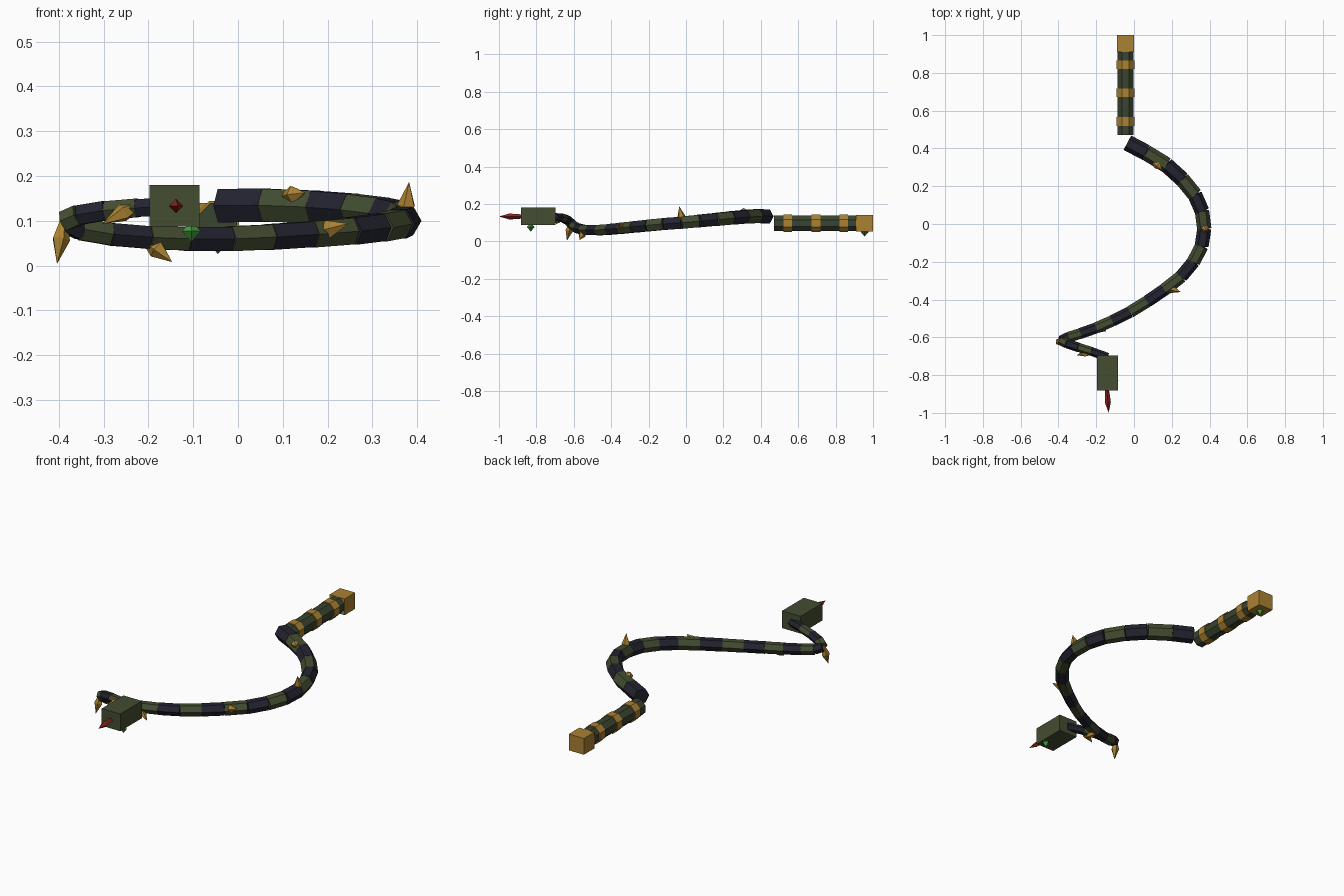
import bpy, bmesh, math
from mathutils import Vector

if "Cube" in bpy.data.objects:
    bpy.data.objects.remove(bpy.data.objects["Cube"])


def material(name, rgb):
    m = bpy.data.materials.new(name)
    m.diffuse_color = (*rgb, 1)
    m.use_nodes = True
    m.node_tree.nodes["Principled BSDF"].inputs["Base Color"].default_value = m.diffuse_color
    return m


GREEN = material("moss green", (0.056, 0.074, 0.031))
GRIP = material("dark moss", (0.042, 0.056, 0.028))
NAVY = material("dark navy", (0.017, 0.017, 0.030))
GOLD = material("old gold", (0.40, 0.22, 0.032))
RED = material("deep red", (0.28, 0.018, 0.014))
GEM = material("bright green", (0.065, 0.34, 0.055))


def finish(name, bm, mat):
    bmesh.ops.remove_doubles(bm, verts=bm.verts, dist=1e-5)
    bmesh.ops.recalc_face_normals(bm, faces=bm.faces)
    me = bpy.data.meshes.new(name)
    bm.to_mesh(me)
    bm.free()
    me.materials.append(mat)
    ob = bpy.data.objects.new(name, me)
    bpy.context.collection.objects.link(ob)
    return ob


def spindle(name, a, b, rings, sides, mat, turn=0.0):
    """Straight faceted solid from a to b; rings = (fraction, radius)."""
    a, b = Vector(a), Vector(b)
    d = (b - a).normalized()
    up = Vector((0, 0, 1)) if abs(d.z) < 0.9 else Vector((0, 1, 0))
    side = d.cross(up).normalized()
    up = side.cross(d)
    bm = bmesh.new()
    loops = []
    for t, r in rings:
        loop = []
        for i in range(sides):
            an = turn + 2 * math.pi * i / sides
            loop.append(bm.verts.new(a.lerp(b, t) + r * (math.cos(an) * side + math.sin(an) * up)))
        loops.append(loop)
    for p, q in zip(loops, loops[1:]):
        for i in range(sides):
            j = (i + 1) % sides
            bm.faces.new((p[i], p[j], q[j], q[i]))
    for loop, (t, r) in zip((loops[0], loops[-1]), (rings[0], rings[-1])):
        if r > 0:
            bm.faces.new(loop)
    return finish(name, bm, mat)


def box(name, lo, hi, mat):
    bm = bmesh.new()
    bmesh.ops.create_cube(bm, size=1)
    for v in bm.verts:
        v.co = [(l + h) / 2 + c * (h - l) for l, h, c in zip(lo, hi, v.co)]
    return finish(name, bm, mat)


def gem(name, c, w, h):
    c = Vector(c)
    spindle(name, c - Vector((0, 0, h)), c + Vector((0, 0, h)),
            [(0, 0), (0.5, w), (1, 0)], 4, GEM)


# Handle with bands and pommel
HX, HZ = -0.045, 0.097
EIGHTH = math.pi / 8
spindle("handle", (HX, 0.47, HZ), (HX, 0.92, HZ), [(0, 0.046), (1, 0.046)], 8, GRIP, EIGHTH)
for y in (0.543, 0.695, 0.843):
    spindle("handle_band", (HX, y - 0.023, HZ), (HX, y + 0.023, HZ),
            [(0, 0.051), (1, 0.051)], 8, GOLD, EIGHTH)
box("pommel", (-0.09, 0.91, 0.052), (0.0, 1.0, 0.14), GOLD)
gem("pommel_gem", (HX, 0.955, 0.05), 0.021, 0.024)

# Segmented lash: joints along the curve, alternating colours, tapering
joints = [
    (-0.035, 0.430, 0.134), (0.064, 0.378, 0.135), (0.172, 0.312, 0.131),
    (0.255, 0.237, 0.125), (0.322, 0.155, 0.117), (0.360, 0.068, 0.109),
    (0.372, -0.025, 0.100), (0.358, -0.117, 0.093), (0.315, -0.200, 0.085),
    (0.250, -0.278, 0.077), (0.162, -0.347, 0.070), (0.070, -0.410, 0.064),
    (-0.020, -0.465, 0.060), (-0.115, -0.513, 0.060), (-0.200, -0.550, 0.063),
    (-0.285, -0.580, 0.070), (-0.350, -0.600, 0.081), (-0.386, -0.617, 0.099),
    (-0.355, -0.633, 0.113), (-0.295, -0.653, 0.123), (-0.225, -0.675, 0.129),
    (-0.140, -0.705, 0.131)]
for i, (a, b) in enumerate(zip(joints, joints[1:])):
    r = 0.0435 - 0.001 * (i + 0.5)
    spindle("lash_segment", a, b, [(0, r), (1, r)], 6, GREEN if i % 2 else NAVY)

# Thorns growing from the lash
thorns = [
    ((0.105, 0.330, 0.155), (0.150, 0.283, 0.163)),
    ((0.373, -0.018, 0.098), (0.382, -0.036, 0.187)),
    ((0.172, -0.335, 0.073), (0.247, -0.360, 0.094)),
    ((-0.205, -0.545, 0.057), (-0.147, -0.568, 0.008)),
    ((-0.390, -0.615, 0.098), (-0.404, -0.637, 0.004)),
    ((-0.222, -0.675, 0.136), (-0.303, -0.695, 0.093))]
for a, b in thorns:
    spindle("thorn", a, b, [(0, 0.010), (0.42, 0.021), (1, 0)], 5, GOLD)

# Head block with its gem and tongue
box("head", (-0.197, -0.882, 0.087), (-0.086, -0.697, 0.18), GREEN)
gem("head_gem", (-0.104, -0.83, 0.077), 0.021, 0.024)
spindle("tongue", (-0.145, -0.86, 0.133), (-0.134, -1.0, 0.133),
        [(0, 0.010), (0.6, 0.016), (1, 0)], 4, RED)
